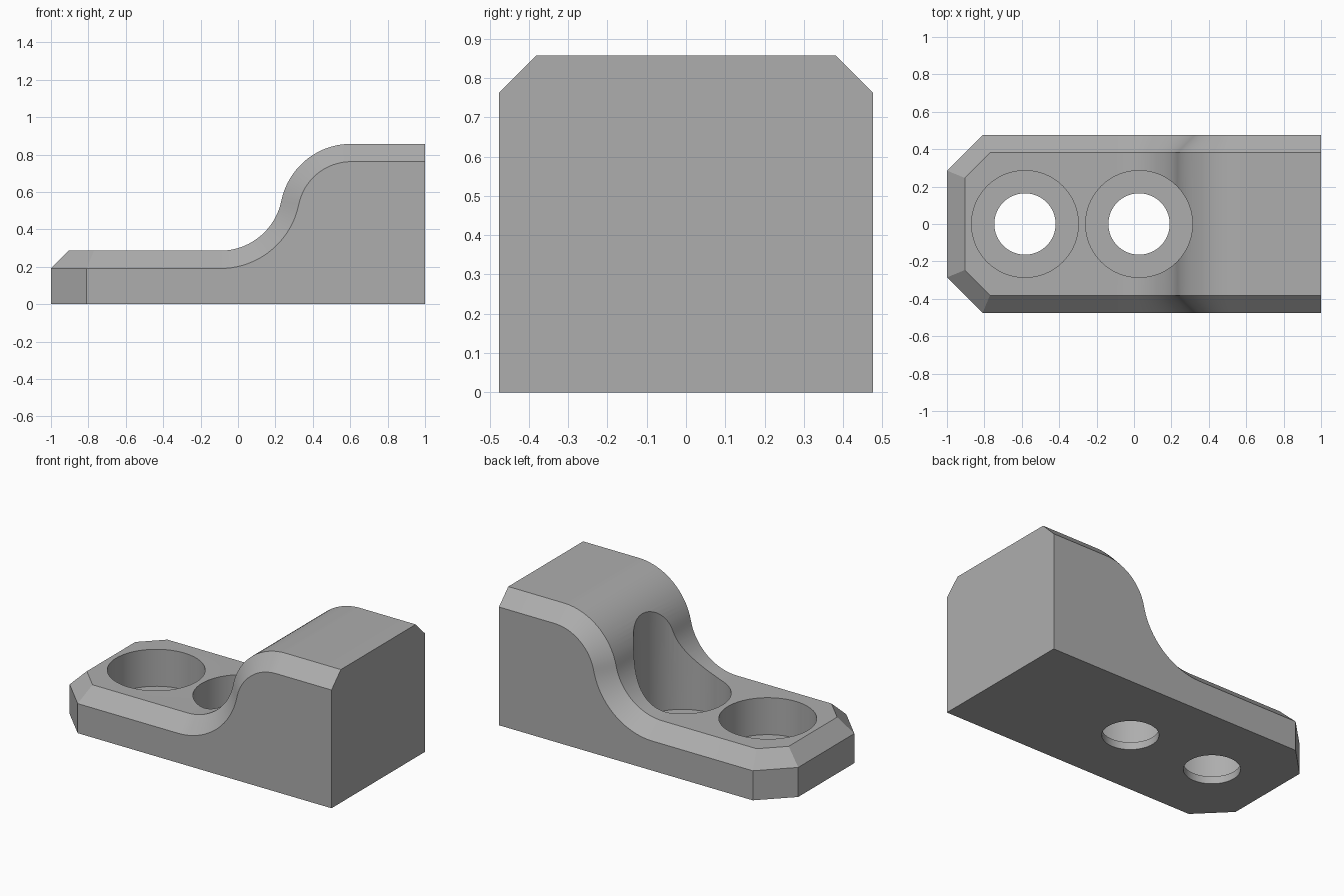
import bpy, bmesh
from math import radians, sin, cos, asin

if "Cube" in bpy.data.objects:
    bpy.data.objects.remove(bpy.data.objects["Cube"])

U = 2 / 21                      # design unit, also the chamfer width
HALF, FOOT, TOP = 5 * U, 3 * U, 9 * U
R_LOW, R_HIGH = 3.5 * U, 4 * U  # concave and convex radii of the S-curve
X_LOW, X_HIGH = -0.095, 0.605   # arc centres
STEPS = 20

grey = bpy.data.materials.new("plain_grey")
grey.use_nodes = True
grey.diffuse_color = (0.42, 0.42, 0.42, 1)
grey.node_tree.nodes["Principled BSDF"].inputs["Base Color"].default_value = grey.diffuse_color

# Rim stations: (inner top edge point, outer side edge point)
stations = []


def profile_station(x, z, nx, nz):
    stations.append(((x, HALF - U, z), (x - nx * U, HALF, z - nz * U)))


tilt = asin(1 - (TOP - FOOT) / (R_LOW + R_HIGH))
profile_station(1, TOP, 0, 1)
for i in range(STEPS + 1):      # convex shoulder
    a = radians(90) + (radians(90) - tilt) * i / STEPS
    profile_station(X_HIGH + R_HIGH * cos(a), TOP - R_HIGH + R_HIGH * sin(a), cos(a), sin(a))
for i in range(1, STEPS + 1):   # concave fillet
    a = -tilt - (radians(90) - tilt) * i / STEPS
    profile_station(X_LOW + R_LOW * cos(a), FOOT + R_LOW + R_LOW * sin(a), -cos(a), -sin(a))
# Clipped corner of the foot
k = U * (2 ** 0.5 - 1)
stations.append(((-1 + 2 * U + k, HALF - U, FOOT), (-1 + 2 * U, HALF, FOOT - U)))
stations.append(((-1 + U, HALF - 2 * U - k, FOOT), (-1, HALF - 2 * U, FOOT - U)))

# Bracket body: mirrored six-point sections bridged along the length
bm = bmesh.new()
rings = []
for top, side in stations:
    half = [top, side, (side[0], side[1], 0)]
    ring = half + [(x, -y, z) for x, y, z in reversed(half)]
    rings.append([bm.verts.new(p) for p in ring])
for a, b in zip(rings, rings[1:]):
    for j in range(6):
        n = (j + 1) % 6
        bm.faces.new((a[j], a[n], b[n], b[j]))
for r in (rings[0], rings[-1]):
    bm.faces.new((r[0], r[1], r[4], r[5]))
    bm.faces.new((r[1], r[2], r[3], r[4]))
bmesh.ops.recalc_face_normals(bm, faces=bm.faces)
bmesh.ops.dissolve_limit(bm, angle_limit=radians(0.1), verts=bm.verts, edges=bm.edges)
mesh = bpy.data.meshes.new("bracket_body")
bm.to_mesh(mesh)
bm.free()
body = bpy.data.objects.new("bracket_body", mesh)
bpy.context.collection.objects.link(body)
mesh.materials.append(grey)
bpy.context.view_layer.objects.active = body


# Counterbored bolt holes
def cut_hole(x, radius, bottom):
    bpy.ops.mesh.primitive_cylinder_add(vertices=64, radius=radius, depth=2, location=(x, 0, bottom + 1))
    cutter = bpy.context.object
    cutter.name = "hole_cutter"
    cutter.hide_render = True
    cutter.data.materials.append(grey)
    mod = body.modifiers.new("hole", "BOOLEAN")
    mod.operation, mod.solver, mod.object = "DIFFERENCE", "EXACT", cutter
    bpy.context.view_layer.objects.active = body
    bpy.ops.object.modifier_apply(modifier=mod.name)
    bpy.data.objects.remove(cutter)


for hole_x in (-0.583, 0.027):
    cut_hole(hole_x, 3 * U, U / 2)
    cut_hole(hole_x, 0.164, -0.5)

bpy.ops.object.select_all(action="DESELECT")
body.select_set(True)
bpy.ops.object.shade_smooth_by_angle(angle=radians(25))
